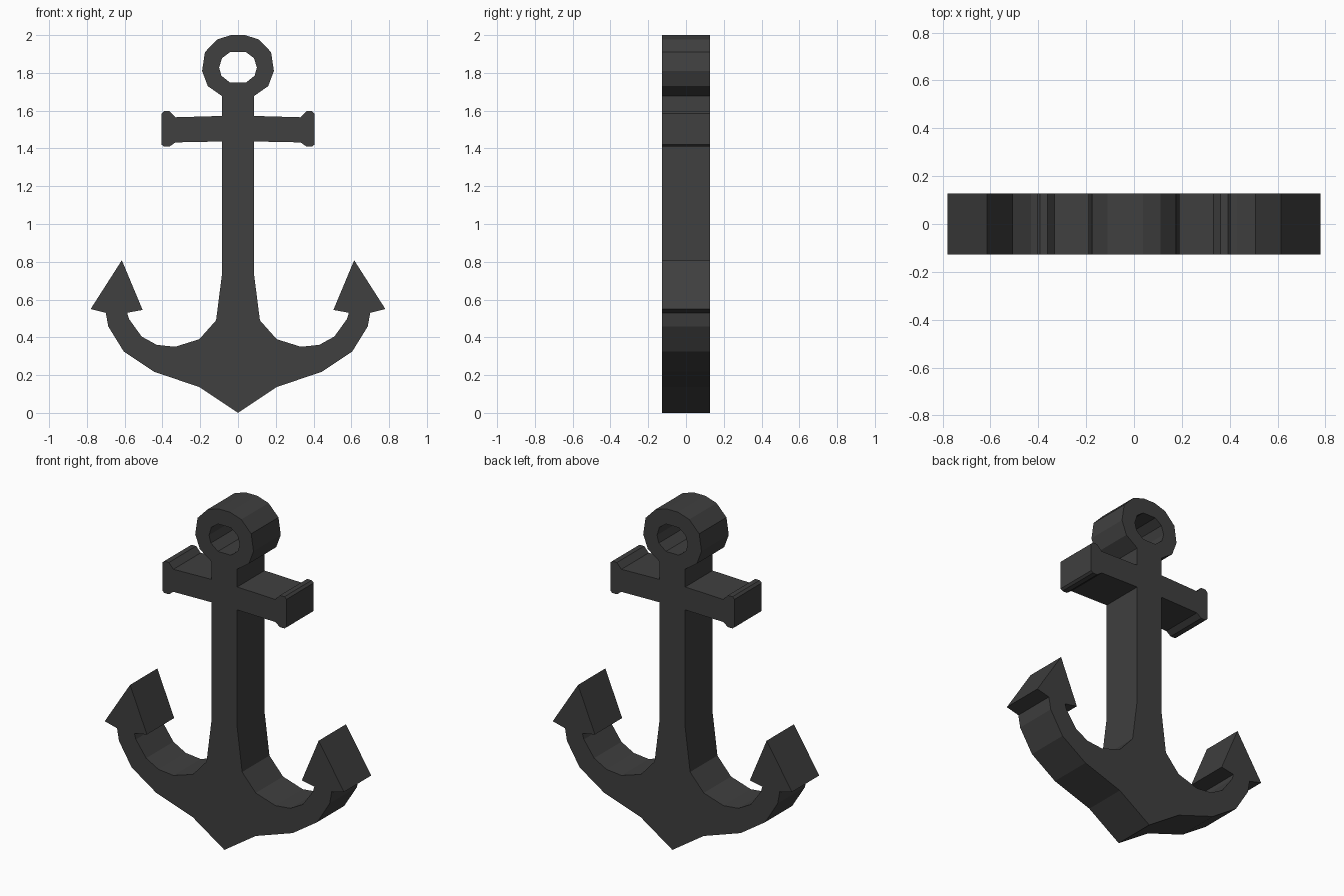
import bpy
import bmesh

if "Cube" in bpy.data.objects:
    bpy.data.objects.remove(bpy.data.objects["Cube"])

HALF_DEPTH = 0.127

# Right half of the silhouette as (x, z), part by part from the bottom tip
crown = [(0, 0), (0.205, 0.137)]
arm_outer = [(0.445, 0.218), (0.605, 0.325), (0.687, 0.458), (0.70, 0.53)]
fluke = [(0.78, 0.55), (0.615, 0.808), (0.505, 0.545), (0.587, 0.53)]
arm_inner = [(0.577, 0.497), (0.51, 0.404), (0.43, 0.36), (0.333, 0.35), (0.205, 0.39)]
shank = [(0.116, 0.49), (0.084, 0.74)]
stock = [(0.084, 1.437), (0.332, 1.432), (0.362, 1.41), (0.392, 1.41), (0.405, 1.42),
         (0.405, 1.585), (0.392, 1.597), (0.362, 1.597), (0.332, 1.565), (0.084, 1.572)]
ring_outer = [(0.084, 1.677), (0.16, 1.73), (0.19, 1.81), (0.175, 1.91),
              (0.11, 1.977), (0.037, 2.0), (0, 2.0)]
ring_hole = [(0, 1.91), (0.042, 1.91), (0.085, 1.878), (0.10, 1.828),
             (0.088, 1.785), (0.042, 1.748), (0, 1.748)]
profile = crown + arm_outer + fluke + arm_inner + shank + stock + ring_outer + ring_hole

# Extrude the half silhouette through the depth
bm = bmesh.new()
face = bm.faces.new([bm.verts.new((x, -HALF_DEPTH, z)) for x, z in profile])
ext = bmesh.ops.extrude_face_region(bm, geom=[face], use_keep_orig=True)
bmesh.ops.translate(bm, vec=(0, 2 * HALF_DEPTH, 0),
                    verts=[g for g in ext["geom"] if isinstance(g, bmesh.types.BMVert)])

# Open the seam on the centre plane so the mirrored halves join cleanly
seam = [f for f in bm.faces if all(abs(v.co.x) < 1e-5 for v in f.verts)]
bmesh.ops.delete(bm, geom=seam, context="FACES_ONLY")
bm.edges.ensure_lookup_table()
bmesh.ops.delete(bm, geom=[e for e in bm.edges if not e.link_faces], context="EDGES")
bmesh.ops.recalc_face_normals(bm, faces=bm.faces[:])
# Make sure the front cap faces forward
front = next(f for f in bm.faces if all(v.co.y < 0 for v in f.verts))
if front.normal.y > 0:
    bmesh.ops.reverse_faces(bm, faces=bm.faces[:])

mesh = bpy.data.meshes.new("anchor")
bm.to_mesh(mesh)
bm.free()
anchor = bpy.data.objects.new("anchor", mesh)
bpy.context.collection.objects.link(anchor)

# Left half
mirror = anchor.modifiers.new("mirror", "MIRROR")
mirror.use_axis[0] = True
mirror.merge_threshold = 0.001

# Dark iron
iron = bpy.data.materials.new("dark_iron")
iron.diffuse_color = (0.05, 0.05, 0.05, 1)
iron.use_nodes = True
iron.node_tree.nodes["Principled BSDF"].inputs["Base Color"].default_value = iron.diffuse_color
mesh.materials.append(iron)
